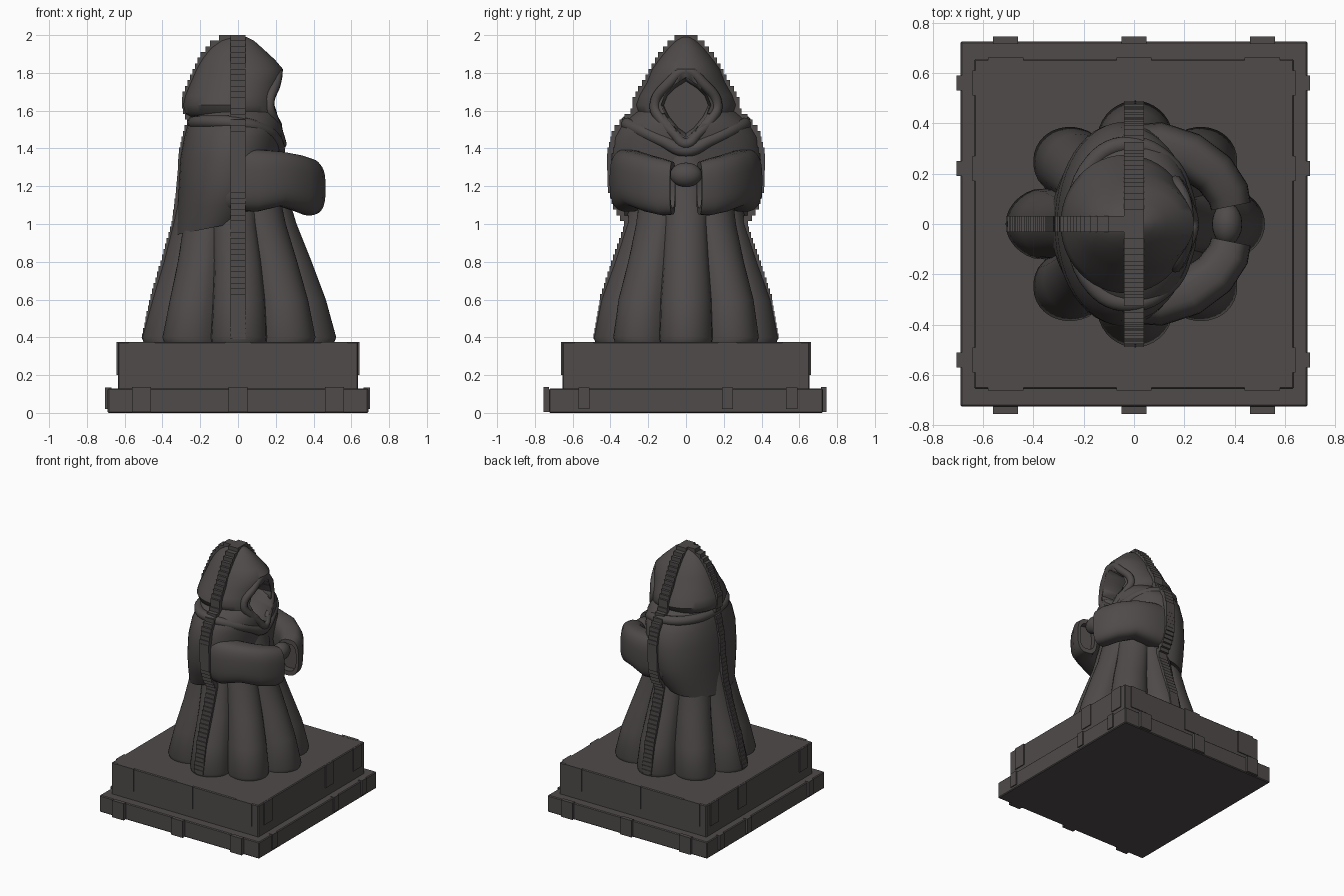
import bpy, bmesh, math
from mathutils import Vector

if "Cube" in bpy.data.objects:
    bpy.data.objects.remove(bpy.data.objects["Cube"])

stone = bpy.data.materials.new("dark grey stone")
stone.diffuse_color = (0.078, 0.070, 0.068, 1)
stone.use_nodes = True
stone.node_tree.nodes["Principled BSDF"].inputs["Base Color"].default_value = stone.diffuse_color


def finish(name, bm, angle=40):
    bmesh.ops.recalc_face_normals(bm, faces=bm.faces)
    me = bpy.data.meshes.new(name)
    bm.to_mesh(me)
    bm.free()
    me.materials.append(stone)
    ob = bpy.data.objects.new(name, me)
    bpy.context.collection.objects.link(ob)
    bpy.ops.object.select_all(action='DESELECT')
    ob.select_set(True)
    bpy.context.view_layer.objects.active = ob
    bpy.ops.object.shade_smooth_by_angle(angle=math.radians(angle))
    return ob


def loft(name, rings, angle=40):
    bm = bmesh.new()
    vs = [[bm.verts.new(p) for p in r] for r in rings]
    n = len(vs[0])
    for a, b in zip(vs, vs[1:]):
        for i in range(n):
            j = (i + 1) % n
            bm.faces.new((a[i], a[j], b[j], b[i]))
    bm.faces.new(vs[0])
    bm.faces.new(vs[-1])
    return finish(name, bm, angle)


def add_box(bm, lo, hi):
    g = bmesh.ops.create_cube(bm, size=1)
    for v in g['verts']:
        v.co = Vector([l + (h - l) * (c + 0.5) for l, h, c in zip(lo, hi, v.co)])


def interp(table, z):
    for (z0, a), (z1, b) in zip(table, table[1:]):
        if z0 <= z <= z1:
            return a + (b - a) * (z - z0) / (z1 - z0)
    return table[-1][1] if z > table[-1][0] else table[0][1]


def spow(c, e):
    return math.copysign(abs(c) ** e, c)


def oval(z, x0, x1, ry, tilt=0, e=1.0, n=48):
    pts = []
    for i in range(n):
        t = 2 * math.pi * i / n
        dx = (x1 - x0) / 2 * spow(math.cos(t), e)
        pts.append(((x0 + x1) / 2 + dx, ry * spow(math.sin(t), e), z + tilt * dx))
    return pts


def tube(name, pts, radius, closed=True):
    cu = bpy.data.curves.new(name, 'CURVE')
    cu.dimensions = '3D'
    cu.bevel_depth = radius
    cu.bevel_resolution = 3
    cu.resolution_u = 6
    sp = cu.splines.new('BEZIER')
    sp.bezier_points.add(len(pts) - 1)
    for bp, p in zip(sp.bezier_points, pts):
        bp.co = p
        bp.handle_left_type = bp.handle_right_type = 'AUTO'
    sp.use_cyclic_u = closed
    cu.materials.append(stone)
    ob = bpy.data.objects.new(name, cu)
    bpy.context.collection.objects.link(ob)
    bpy.ops.object.select_all(action='DESELECT')
    ob.select_set(True)
    bpy.context.view_layer.objects.active = ob
    bpy.ops.object.convert(target='MESH')
    bpy.ops.object.shade_smooth_by_angle(angle=math.radians(40))


# two-step plinth
for name, x, y, z0, z1 in (("plinth_lower_step", .69, .725, 0, .13),
                           ("plinth_upper_step", .635, .655, .12, .375)):
    bm = bmesh.new()
    add_box(bm, (-x, -y, z0), (x, y, z1))
    bmesh.ops.bevel(bm, geom=bm.edges[:], offset=.006, segments=1, affect='EDGES')
    finish(name, bm, 20)

# worn raised blocks along the plinth edges
bm = bmesh.new()
for s in (-1, 1):
    for x in (-.51, 0, .51):
        add_box(bm, (x - .05, s * .735 - .02, .005), (x + .05, s * .735 + .01, .136))
        add_box(bm, (x - .07, s * .65 - .012, .2), (x + .07, s * .65 + .012, .376))
    for y in (-.54, .22, .56):
        add_box(bm, (s * .685 - .02, y - .03, .02), (s * .685 + .014, y + .03, .134))
        add_box(bm, (s * .63 - .012, y - .05, .2), (s * .63 + .012, y + .05, .374))
finish("plinth_worn_blocks", bm, 20)

# pleated robe skirt: eight folds that get deeper towards the hem
rings = []
for z, x0, x1, ry, d in ((.375, -.50, .51, .48, .25), (.40, -.51, .52, .49, .25),
                         (.60, -.455, .465, .45, .22), (.80, -.395, .39, .38, .18),
                         (1.0, -.345, .31, .32, .13), (1.2, -.30, .25, .28, .08),
                         (1.4, -.25, .22, .24, .03)):
    r = []
    for i in range(128):
        t = 2 * math.pi * i / 128
        k = 1 - d + d * abs(math.cos(4 * t)) ** .7
        # diagonal folds reach as far as the straight ones
        r.append(((x0 + x1) / 2 + (x1 - x0) / 2 * k * math.cos(t), ry * k * math.sin(t), z))
    rings.append(r)
loft("robe_skirt", rings, 50)

# cape over shoulders and upper arms
loft("shoulder_cape", [oval(*s) for s in (
    (1.0, -.29, .06, .27, .2), (.985, -.33, .10, .31, .2), (1.1, -.32, .17, .37, .12),
    (1.2, -.315, .20, .40, .05), (1.35, -.305, .22, .405), (1.46, -.285, .235, .385),
    (1.53, -.265, .24, .34), (1.59, -.24, .22, .27), (1.65, -.15, .12, .15))])

# wide sleeves folded towards the middle
path = ((-.06, .30, 1.24, .09, .17), (.10, .305, 1.23, .10, .165), (.22, .27, 1.24, .095, .145),
        (.32, .20, 1.215, .09, .15), (.375, .12, 1.195, .085, .15), (.385, .07, 1.19, .08, .14))
for side, s in (("left", 1), ("right", -1)):
    rings = []
    for i, (x, y, z, w, h) in enumerate(path):
        a, b = path[max(i - 1, 0)], path[min(i + 1, len(path) - 1)]
        d = Vector((b[0] - a[0], b[1] - a[1], 0)).normalized()
        rings.append([])
        for k in range(32):
            t = 2 * math.pi * k / 32
            u, v = w * spow(math.cos(t), .7), h * spow(math.sin(t), .7)
            rings[-1].append((x - d.y * u, s * (y + d.x * u), z + v))
    # hollow end of the cuff
    c = sum((Vector(p) for p in rings[-1]), Vector()) / 32
    inner = [c + (Vector(p) - c) * .75 for p in rings[-1]]
    rings += [inner, [p + Vector((-.01, s * .05, 0)) for p in inner]]
    loft(side + "_sleeve", rings)

# clasped hands
bm = bmesh.new()
bmesh.ops.create_uvsphere(bm, u_segments=20, v_segments=12, radius=1)
for v in bm.verts:
    v.co = Vector((.37 + v.co.x * .06, v.co.y * .085, 1.26 + v.co.z * .065))
finish("clasped_hands", bm)

# hood
hood = loft("hood", [oval(*s) for s in (
    (1.56, -.24, .20, .22), (1.585, -.28, .235, .255), (1.63, -.292, .225, .275),
    (1.68, -.28, .222, .255), (1.75, -.252, .232, .21), (1.82, -.222, .238, .18),
    (1.87, -.195, .195, .145), (1.93, -.15, .13, .10), (1.97, -.10, .085, .06),
    (1.99, -.05, .045, .03), (1.997, -.015, .015, .01))])

# pointed face opening cut into the hood and collar
outline = [(0, 1.79), (.07, 1.745), (.125, 1.69), (.148, 1.63), (.115, 1.56), (.05, 1.48), (0, 1.445)]
outline += [(-y, z) for y, z in outline[-2:0:-1]]
cutter = loft("face_cutter", [[(x, y * k, 1.62 + (z - 1.62) * k) for y, z in outline]
                              for x, k in ((.05, .8), (.4, 1.03))])
for ob in (hood, bpy.data.objects["shoulder_cape"]):
    m = ob.modifiers.new("opening", 'BOOLEAN')
    m.operation, m.solver, m.object = 'DIFFERENCE', 'EXACT', cutter
    # apply the cut
    bpy.context.view_layer.objects.active = ob
    bpy.ops.object.modifier_apply(modifier=m.name)
bpy.data.objects.remove(cutter)

# rolled hem around the face, crossing at the chest
half = [(.165, .165, 1.63), (.19, .13, 1.55), (.215, .06, 1.475)]
top = [(.20, .09, 1.745)]
tube("hood_hem", [(.21, 0, 1.81)] + top + half + [(.23, 0, 1.425)]
     + [(x, -y, z) for x, y, z in half[::-1] + top], .028)

# draped fold of cloth across the shoulders
fold = [(.20, .12, 1.44), (.13, .25, 1.50), (-.02, .315, 1.535), (-.16, .25, 1.54)]
tube("shoulder_fold", [(.215, 0, 1.39)] + fold + [(-.235, 0, 1.535)]
     + [(x, -y, z) for x, y, z in fold[::-1]], .035)

# stepped seam strips down both sides and the back
side_w = ((.39, .485), (.6, .45), (.8, .385), (1.0, .315), (1.1, .38), (1.2, .41), (1.36, .415),
          (1.48, .385), (1.55, .325), (1.6, .27), (1.64, .28), (1.7, .25), (1.78, .20),
          (1.88, .145), (1.95, .085), (1.985, .035), (2.0, 0))
back_w = ((.39, .505), (.6, .46), (.8, .40), (1.0, .345), (1.2, .32), (1.36, .31), (1.48, .285),
          (1.56, .25), (1.59, .285), (1.66, .295), (1.75, .255), (1.82, .225), (1.88, .195),
          (1.95, .135), (1.985, .07), (2.0, 0))
bm_s, bm_b = bmesh.new(), bmesh.new()
n = 54
for i in range(n):
    z0, z1 = .39 + 1.61 * i / n, .39 + 1.61 * (i + 1) / n
    for table in (side_w, back_w):
        a, b = interp(table, z0), interp(table, z1)
        hi, lo = max(a, b) + .004, min(a, b) - .02
        if table is side_w:
            add_box(bm_s, (-.04, lo, z0), (.04, hi, z1))
            add_box(bm_s, (-.04, -hi, z0), (.04, -lo, z1))
        else:
            add_box(bm_b, (-hi, -.032, z0), (-lo, .032, z1))
finish("side_seam_strips", bm_s, 20)
finish("back_seam_strip", bm_b, 20)
